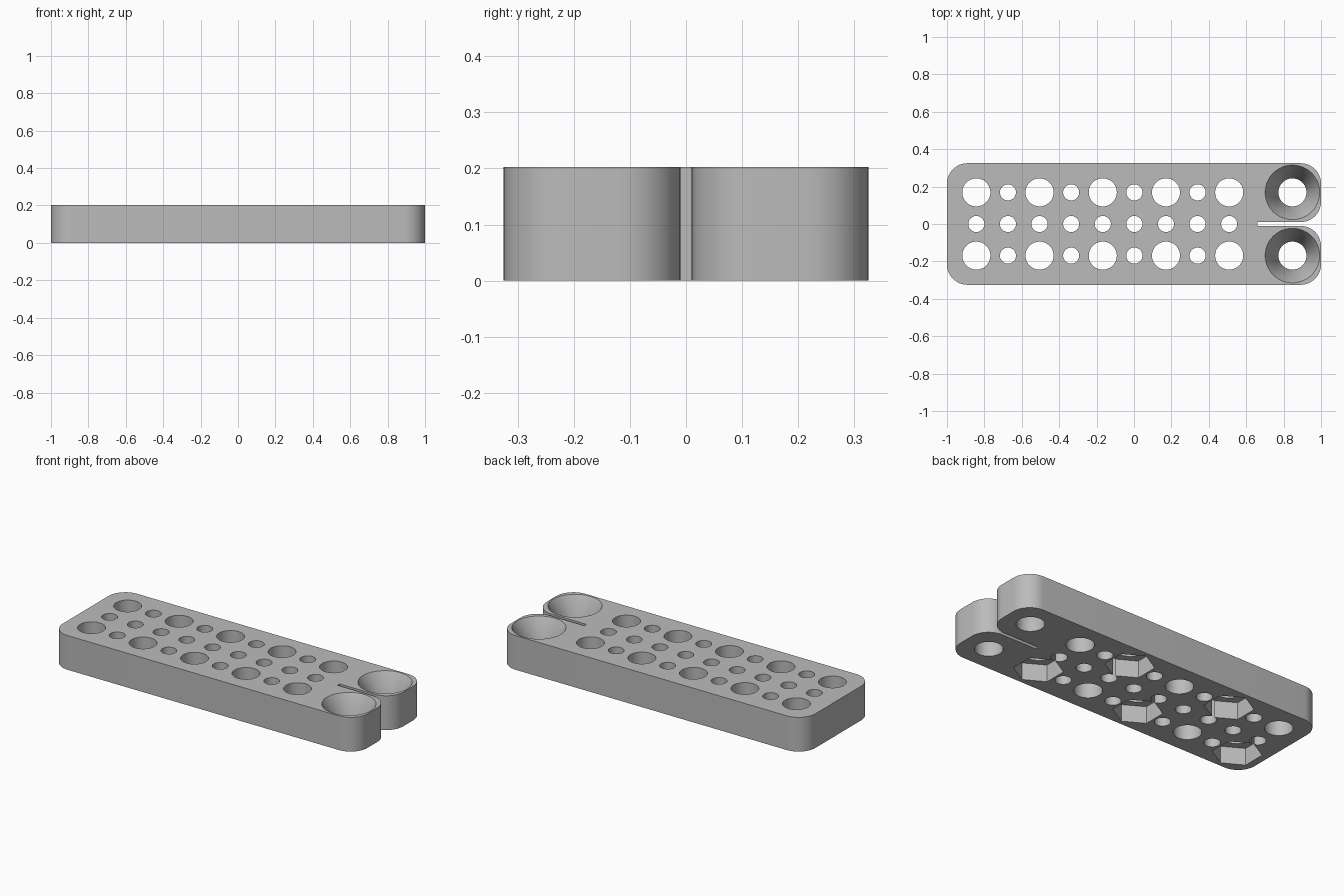
import bpy, bmesh, math
from mathutils import Matrix

if "Cube" in bpy.data.objects:
    bpy.data.objects.remove(bpy.data.objects["Cube"], do_unlink=True)

HEIGHT = 0.203
HALF_W = 0.325
ROW = 0.169            # offset of the outer hole rows, and pitch along x
FIRST_X = -0.843
BIG_R, SMALL_R, CUP_R = 0.075, 0.043, 0.146
CORNER = 0.11
SLOT = 0.01            # half width of the slot
SLOT_END = 0.66

grey = bpy.data.materials.new("light_grey")
grey.use_nodes = True
colour = (0.5, 0.5, 0.5, 1)
grey.diffuse_color = colour
grey.node_tree.nodes["Principled BSDF"].inputs["Base Color"].default_value = colour


def make_object(name, bm):
    mesh = bpy.data.meshes.new(name)
    bmesh.ops.recalc_face_normals(bm, faces=bm.faces)
    bm.to_mesh(mesh)
    bm.free()
    mesh.materials.append(grey)
    obj = bpy.data.objects.new(name, mesh)
    bpy.context.collection.objects.link(obj)
    return obj


def arc(cx, cy, start):
    """Quarter-circle corner, counter-clockwise from a start angle in degrees."""
    steps = 12
    angles = [math.radians(start + 90 * i / steps) for i in range(steps + 1)]
    return [(cx + CORNER * math.cos(a), cy + CORNER * math.sin(a)) for a in angles]


def cut(bm, x, y, z0, z1, r0, r1, sides=48):
    """Round, conical or hexagonal cutter between two heights."""
    bmesh.ops.create_cone(bm, cap_ends=True, segments=sides, radius1=r0, radius2=r1,
                          depth=z1 - z0, matrix=Matrix.Translation((x, y, (z0 + z1) / 2)))


# Plate outline: rounded left end, slotted right end with two rounded lobes
inner = 1 - CORNER
edge = HALF_W - CORNER
outline = (arc(-inner, edge, 90) + arc(-inner, -edge, 180) + arc(inner, -edge, 270)
           + arc(inner, -SLOT - CORNER, 0) + [(SLOT_END, -SLOT), (SLOT_END, SLOT)]
           + arc(inner, SLOT + CORNER, 270) + arc(inner, edge, 0))
bm = bmesh.new()
base = bm.faces.new([bm.verts.new((x, y, 0)) for x, y in outline])
top = bmesh.ops.extrude_face_region(bm, geom=[base])["geom"]
bmesh.ops.translate(bm, vec=(0, 0, HEIGHT),
                    verts=[v for v in top if isinstance(v, bmesh.types.BMVert)])
plate = make_object("slotted_plate", bm)

# Straight through holes
LOW, HIGH = -0.05, HEIGHT + 0.05
holes = bmesh.new()
for i in range(9):
    x = FIRST_X + i * ROW
    cut(holes, x, 0, LOW, HIGH, SMALL_R, SMALL_R)
    for side in (-1, 1):
        radius = SMALL_R if i % 2 else BIG_R
        cut(holes, x, side * ROW, LOW, HIGH, radius, radius)
for side in (-1, 1):
    cut(holes, FIRST_X + 10 * ROW, side * ROW, LOW, HIGH, BIG_R, BIG_R)

# Hexagonal nut pockets under alternating large holes, funnels in the lobes
pockets = bmesh.new()
for i in range(5):
    side = 1 if i % 2 else -1
    cut(pockets, FIRST_X + 2 * i * ROW, side * ROW, LOW, 0.1, 0.132, 0.132, 6)
CUP_Z = 0.07
slope = (CUP_R - BIG_R) / (HEIGHT - CUP_Z)
for side in (-1, 1):
    cut(pockets, FIRST_X + 10 * ROW, side * ROW, CUP_Z, HEIGHT + 0.01,
        BIG_R, CUP_R + 0.01 * slope)

cutters = [make_object("hole_cutter", holes), make_object("pocket_cutter", pockets)]
for cutter in cutters:
    cutter.hide_render = True
    mod = plate.modifiers.new(cutter.name, "BOOLEAN")
    mod.operation = "DIFFERENCE"
    mod.solver = "EXACT"
    mod.object = cutter

# Bake the cuts, drop the cutters and smooth the round walls
graph = bpy.context.evaluated_depsgraph_get()
baked = bpy.data.meshes.new_from_object(plate.evaluated_get(graph))
plate.modifiers.clear()
plate.data = baked
for cutter in cutters:
    bpy.data.objects.remove(cutter, do_unlink=True)
bpy.ops.object.select_all(action="DESELECT")
plate.select_set(True)
bpy.context.view_layer.objects.active = plate
bpy.ops.object.shade_smooth_by_angle(angle=math.radians(30))
